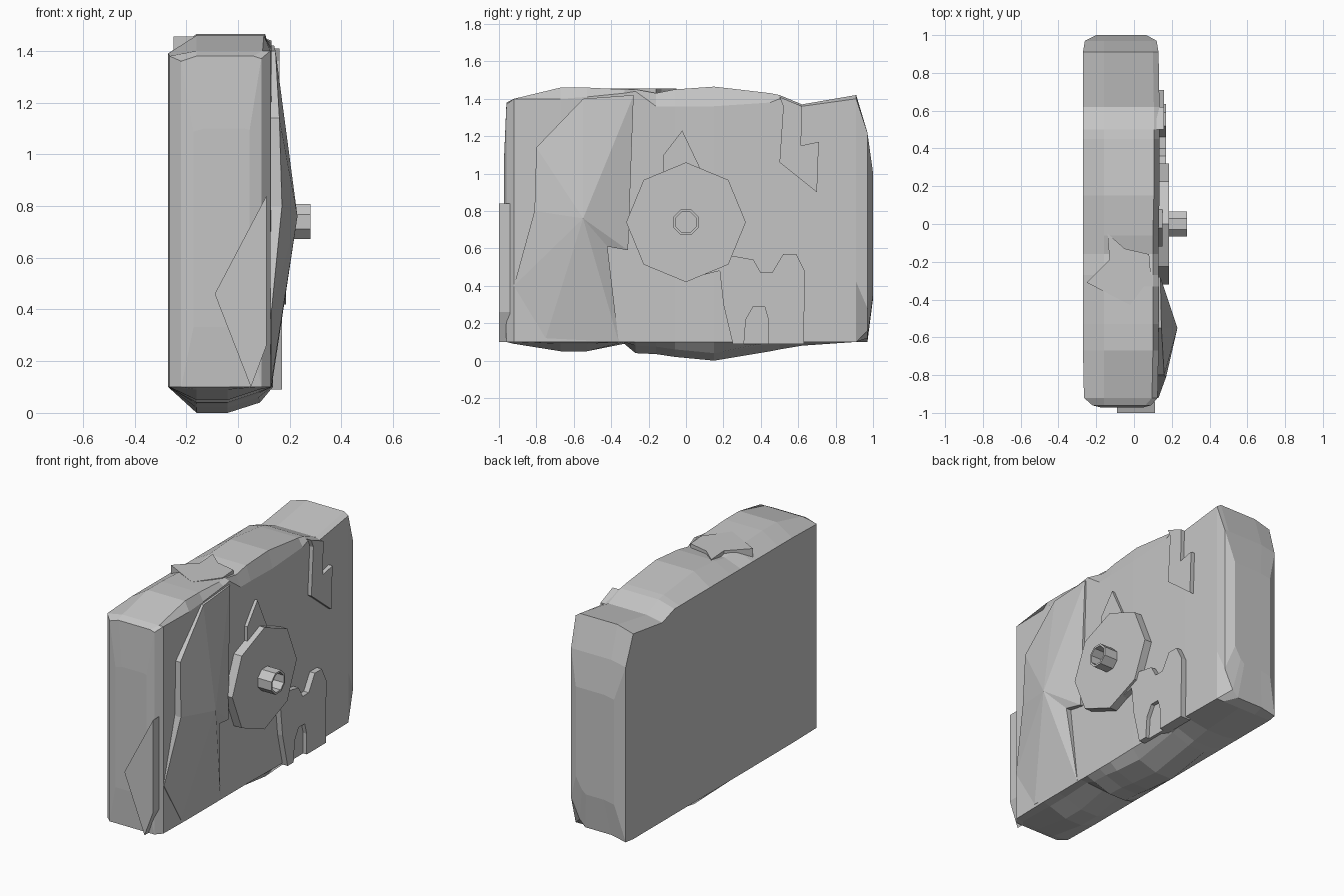
import bpy, bmesh, math

if "Cube" in bpy.data.objects:
    bpy.data.objects.remove(bpy.data.objects["Cube"])

stone = bpy.data.materials.new("grey stone")
stone.diffuse_color = (0.56, 0.56, 0.56, 1)
stone.use_nodes = True
stone.node_tree.nodes["Principled BSDF"].inputs["Base Color"].default_value = stone.diffuse_color


def finish(name, bm):
    bmesh.ops.recalc_face_normals(bm, faces=bm.faces[:])
    me = bpy.data.meshes.new(name)
    bm.to_mesh(me)
    bm.free()
    me.materials.append(stone)
    ob = bpy.data.objects.new(name, me)
    bpy.context.collection.objects.link(ob)
    return ob


def plate(name, pts, lo, hi, place=lambda a, b, d: (d, a, b)):
    """Extrude a flat outline between two depths; place maps (a, b, depth) to xyz."""
    bm = bmesh.new()
    r0 = [bm.verts.new(place(a, b, lo)) for a, b in pts]
    r1 = [bm.verts.new(place(a, b, hi)) for a, b in pts]
    bm.faces.new(r0)
    bm.faces.new(r1)
    n = len(pts)
    for i in range(n):
        j = (i + 1) % n
        bm.faces.new((r0[i], r0[j], r1[j], r1[i]))
    return finish(name, bm)


# Main boulder slab: cross-sections lofted along y
# columns: y, back x, top z, front top z, bottom z, front x
cols = [(-0.96, -0.22, 1.38, 1.37, 0.10, 0.09), (-0.92, -0.265, 1.40, 1.40, 0.09, 0.125),
        (-0.67, -0.27, 1.46, 1.40, 0.05, 0.13), (-0.53, -0.27, 1.46, 1.41, 0.05, 0.13),
        (-0.33, -0.27, 1.45, 1.43, 0.09, 0.13), (-0.27, -0.27, 1.45, 1.44, 0.04, 0.13),
        (-0.16, -0.27, 1.43, 1.36, 0.035, 0.13), (-0.06, -0.27, 1.45, 1.36, 0.02, 0.13),
        (0.15, -0.27, 1.465, 1.36, 0.0, 0.135), (0.45, -0.27, 1.43, 1.38, 0.05, 0.135),
        (0.50, -0.27, 1.42, 1.40, 0.06, 0.135), (0.62, -0.27, 1.37, 1.36, 0.08, 0.135),
        (0.91, -0.27, 1.42, 1.40, 0.10, 0.13), (0.97, -0.26, 1.22, 1.22, 0.12, 0.12)]
bm = bmesh.new()
rings = []
for y, xb, zt, zf, zb, xf in cols:
    low = [(xf - 0.05, min(zb + 0.04, 0.10)), (xf, 0.10), (xf, 0.42)]
    if y > 0.95:  # lower front corner is broken off at the right end
        low = [(xf - 0.10, 0.12), (xf - 0.06, 0.16), (xf, 0.28)]
    prof = [(xb, 0.10), (-0.16, zb), (-0.04, zb)] + low + [
            (xf, 0.78), (xf, zf - 0.18),
            (xf, zf), (xf - 0.03, zt), (-0.16, zt), (xb, min(1.39, zt - 0.02))]
    rings.append([bm.verts.new((x, y, z)) for x, z in prof])
n = len(rings[0])
for r0, r1 in zip(rings, rings[1:]):
    for i in range(n):
        j = (i + 1) % n
        bm.faces.new((r0[i], r0[j], r1[j], r1[i]))
# end faces bulge slightly outward
for ring, y in ((rings[0], -0.972), (rings[-1], 1.0)):
    inner = [bm.verts.new((-0.06 + (v.co.x + 0.06) * 0.7, y, 0.68 + (v.co.z - 0.68) * 0.6))
             for v in ring]
    for i in range(n):
        j = (i + 1) % n
        bm.faces.new((ring[i], ring[j], inner[j], inner[i]))
    bm.faces.new(inner)
finish("boulder", bm)

# Pointed bulge on the left of the face: y, z, lip x
rim = [(-0.28, 1.42, 0.14), (-0.55, 1.40, 0.145), (-0.80, 1.14, 0.16), (-0.81, 0.80, 0.17),
       (-0.92, 0.40, 0.13), (-0.75, 0.12, 0.13), (-0.36, 0.10, 0.13), (-0.42, 0.61, 0.165),
       (-0.31, 0.59, 0.15)]
bm = bmesh.new()
base = [bm.verts.new((0.10, y, z)) for y, z, x in rim]
lip = [bm.verts.new((x, y, z)) for y, z, x in rim]
apex = bm.verts.new((0.23, -0.55, 0.76))
bm.faces.new(base)
for i in range(len(rim)):
    j = (i + 1) % len(rim)
    bm.faces.new((base[i], base[j], lip[j], lip[i]))
    bm.faces.new((lip[i], lip[j], apex))
finish("face_bulge", bm)

# Raised rock plates on the face
arch = [(0.31, 0.09), (0.32, 0.22), (0.36, 0.29), (0.42, 0.29), (0.44, 0.22), (0.44, 0.09)]
plate("lower_plate", [(0.10, 0.46), (0.18, 0.48), (0.20, 0.30), (0.25, 0.09)] + arch +
      [(0.63, 0.09), (0.635, 0.48), (0.59, 0.57), (0.52, 0.57), (0.46, 0.47),
       (0.40, 0.47), (0.36, 0.54), (0.25, 0.56)], 0.10, 0.17)
plate("lower_arch", arch, 0.10, 0.145)
plate("upper_plate", [(0.50, 1.41), (0.52, 1.36), (0.50, 1.06), (0.70, 0.90), (0.71, 1.17),
                      (0.615, 1.15), (0.62, 1.36)], 0.10, 0.16)
plate("spike_plate", [(-0.12, 1.00), (-0.12, 1.10), (-0.02, 1.23), (0.08, 1.02)], 0.10, 0.15)

# Rock plates on top and at the left end
plate("top_plate", [(-0.14, -0.05), (-0.05, -0.13), (0.08, -0.16), (0.09, -0.28), (-0.02, -0.43),
                    (-0.25, -0.31), (-0.13, -0.19)], 1.38, 1.455, lambda a, b, d: (a, b, d))
plate("end_plate", [(0.11, 0.84), (-0.09, 0.46), (0.05, 0.10), (0.11, 0.26)],
      -0.94, -1.0, lambda a, b, d: (a, d, b))


def octagon(r, turn):
    return [(r * math.cos(math.radians(turn + 45 * k)),
             0.74 + r * math.sin(math.radians(turn + 45 * k))) for k in range(8)]


# Octagonal disc and hollow peg in the middle of the face
plate("disc", octagon(0.32, 0), 0.10, 0.185)
bm = bmesh.new()
loops = [[bm.verts.new((x, y, z)) for y, z in octagon(r, 22.5)]
         for x, r in ((0.15, 0.073), (0.28, 0.073), (0.28, 0.06), (0.19, 0.06))]
for a, b in zip(loops, loops[1:]):
    for i in range(8):
        j = (i + 1) % 8
        bm.faces.new((a[i], a[j], b[j], b[i]))
bm.faces.new(loops[0])
bm.faces.new(loops[-1])
finish("peg", bm)
